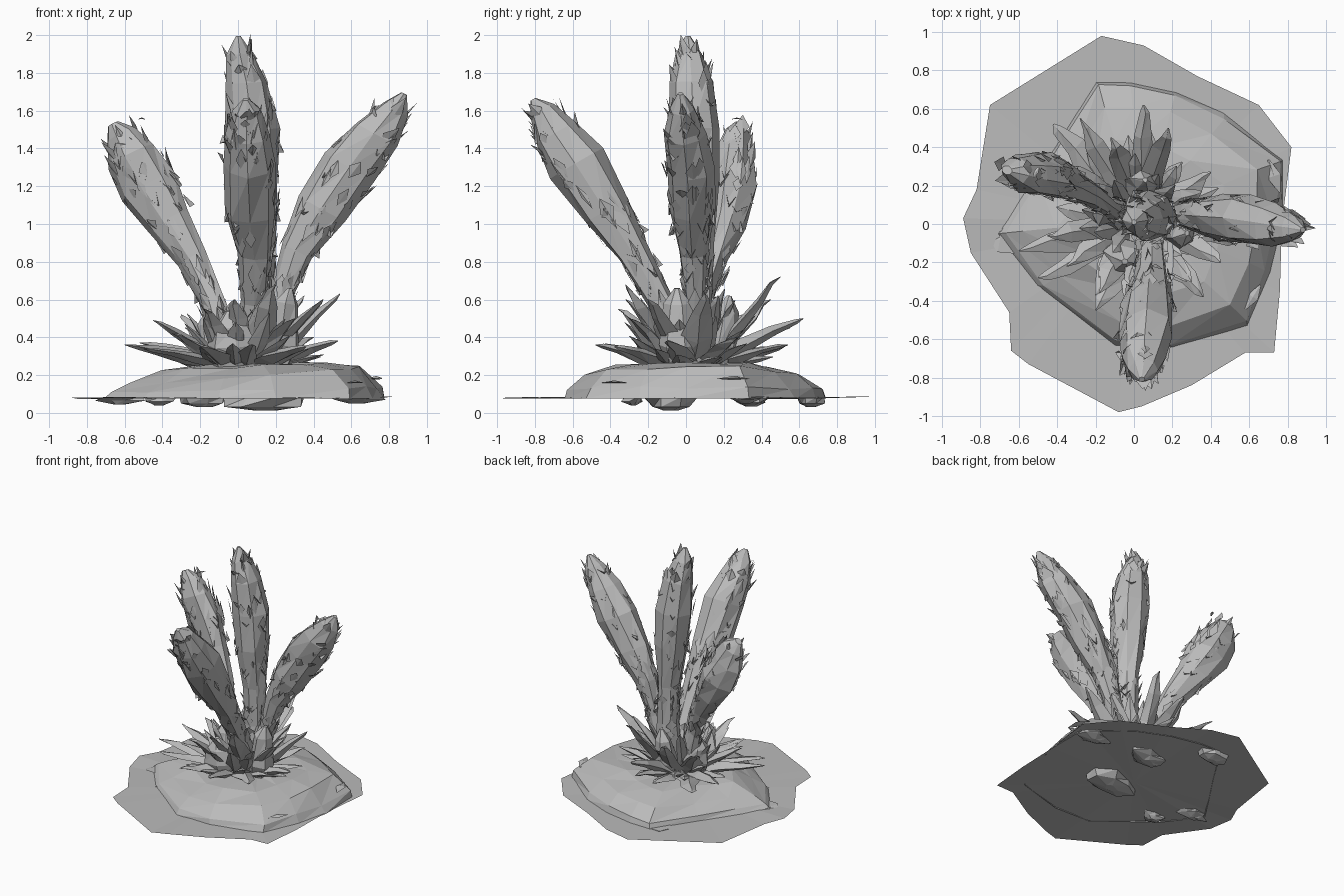
import bpy, bmesh, math, random
from mathutils import Vector

if "Cube" in bpy.data.objects:
    bpy.data.objects.remove(bpy.data.objects["Cube"])

random.seed(7)
grey = bpy.data.materials.new("stone grey")
grey.diffuse_color = (0.5, 0.5, 0.5, 1)
grey.use_nodes = True
grey.node_tree.nodes["Principled BSDF"].inputs["Base Color"].default_value = grey.diffuse_color


def finish(bm, name, recalc=True):
    if recalc:
        bmesh.ops.recalc_face_normals(bm, faces=bm.faces)
    mesh = bpy.data.meshes.new(name)
    bm.to_mesh(mesh)
    bm.free()
    mesh.materials.append(grey)
    obj = bpy.data.objects.new(name, mesh)
    bpy.context.collection.objects.link(obj)
    return obj


def frame(d):
    # horizontal side vector and the vector square to it
    ref = Vector((0, 0, 1)) if abs(d.z) < 0.985 else Vector((0, 1, 0))
    u = d.cross(ref).normalized()
    return u, d.cross(u).normalized()


def tube(bm, path, sides, su=1.0, sv=1.0, jitter=0.0):
    # faceted closed tube through (x, y, z, radius) stations
    pts = [Vector(p[:3]) for p in path]
    u, v = frame((pts[-1] - pts[0]).normalized())
    rings = []
    for p, q in zip(pts, path):
        ring = []
        for i in range(sides):
            a = math.tau * i / sides
            r = q[3] * (1 + random.uniform(-jitter, jitter))
            ring.append(bm.verts.new(p + u * math.cos(a) * r * su + v * math.sin(a) * r * sv))
        rings.append(ring)
    for a, b in zip(rings, rings[1:]):
        for i in range(sides):
            j = (i + 1) % sides
            bm.faces.new((a[i], a[j], b[j]))
            bm.faces.new((a[i], b[j], b[i]))
    bm.faces.new(rings[0][::-1])
    bm.faces.new(rings[-1])


def flakes(bm, path, count, su):
    # bark chips lying along a stalk, some lifted away from it
    for _ in range(count):
        t = random.uniform(0.3, len(path) - 1.8)
        k = int(t)
        a, b = Vector(path[k]), Vector(path[k + 1])
        q = a.lerp(b, t - k)
        d = (b.xyz - a.xyz).normalized()
        u, v = frame(d)
        ang = random.uniform(0, math.tau)
        out = u * math.cos(ang) * su + v * math.sin(ang)
        side = d.cross(out).normalized()
        length, w = random.uniform(0.06, 0.18), random.uniform(0.015, 0.045)
        c = q.xyz + out * q[3] * 0.95
        sign = random.choice((1, 1, -1))
        p = [c - d * length * 0.5, c + side * w,
             c + d * sign * length * 0.5 + out * random.uniform(0.0, 0.035),
             c - side * w + out * 0.005]
        vs = [bm.verts.new(x) for x in p]
        bm.faces.new(vs[:3])
        bm.faces.new((vs[0], vs[2], vs[3]))


def stalk(name, path, su=1.0):
    path = [(x, y, z, r * 1.06) for x, y, z, r in path]
    bm = bmesh.new()
    tube(bm, path, 8, su, 1.0, 0.11)
    finish(bm, name)
    bm = bmesh.new()
    flakes(bm, path, 90, su)
    finish(bm, name + "_chips", False)


# four club-shaped stalks
stalk("centre_stalk", [(.1, .06, .25, .1), (.11, .065, .6, .075), (.11, .06, .9, .078),
                       (.09, .045, 1.22, .12), (.075, .04, 1.5, .135), (.045, .03, 1.75, .105),
                       (.01, .02, 1.9, .065), (0, .01, 1.995, .012)])
stalk("front_stalk", [(.08, -.02, .3, .09), (.09, -.14, .6, .065), (.09, -.28, .85, .085),
                      (.07, -.42, 1.07, .125), (.06, -.58, 1.32, .14), (.05, -.69, 1.48, .12),
                      (.05, -.76, 1.6, .07), (.04, -.81, 1.66, .015)])
stalk("left_stalk", [(-.05, .05, .3, .09), (-.14, .09, .6, .06), (-.24, .16, .82, .08),
                     (-.36, .22, 1.02, .12), (-.47, .26, 1.2, .15), (-.56, .27, 1.36, .14),
                     (-.62, .28, 1.47, .09), (-.66, .28, 1.53, .03)], 0.7)
stalk("right_stalk", [(.12, .04, .3, .09), (.23, .05, .62, .06), (.31, .04, .86, .085),
                      (.45, .03, 1.08, .125), (.6, .02, 1.3, .14), (.73, 0, 1.48, .12),
                      (.83, -.02, 1.61, .07), (.88, -.03, 1.69, .015)], 0.9)

# thin ground sheet
outline = [(-.17, .98), (.05, .93), (.33, .77), (.65, .62), (.82, .4), (.77, 0), (.76, -.35),
           (.73, -.67), (.58, -.67), (.3, -.84), (.04, -.95), (-.08, -.98), (-.55, -.73),
           (-.64, -.66), (-.65, -.46), (-.85, -.15), (-.89, .03), (-.82, .18), (-.75, .62)]
bm = bmesh.new()
hub = bm.verts.new((0, 0, .08))
rim = [bm.verts.new((x, y, .08 + random.uniform(-.006, .006))) for x, y in outline]
for i, a in enumerate(rim):
    bm.faces.new((hub, a, rim[i - 1]))
sheet = finish(bm, "ground_sheet", False)
if sheet.data.polygons[0].normal.z < 0:
    sheet.data.flip_normals()

# low rocky mound: shrinking rings of one uneven outline, higher on the right
outline = [(.77, 0), (.79, .34), (.48, .57), (.22, .7), (-.02, .75), (-.2, .75), (-.4, .42),
           (-.57, .15), (-.72, -.05), (-.5, -.33), (-.1, -.62), (.2, -.66), (.6, -.53),
           (.71, -.25)]
n = len(outline)
bm = bmesh.new()
rings = []
for s, z, lift in ((1, .075, 0), (.96, .12, .02), (.82, .195, .06), (.58, .245, .03),
                   (.25, .262, 0)):
    rings.append([bm.verts.new((.04 + (x - .04) * s * random.uniform(.97, 1.02),
                                .02 + (y - .02) * s * random.uniform(.97, 1.02),
                                z + lift * x + random.uniform(-.01, .01) * (s < 1)))
                  for x, y in outline])
for a, b in zip(rings, rings[1:]):
    for i in range(n):
        j = (i + 1) % n
        bm.faces.new((a[i], a[j], b[j]))
        bm.faces.new((a[i], b[j], b[i]))
bm.faces.new(rings[-1])
finish(bm, "mound")

# flat broken rocks below the sheet
bm = bmesh.new()
for x, y, r, low in ((-.62, -.08, .1, .045), (.15, -.08, .17, .012), (.16, .34, .14, .035),
                     (-.18, .66, .1, .03), (-.42, -.28, .08, .04), (.64, .32, .12, .05)):
    tube(bm, [(x, y, low, r * .3), (x, y, low + .02, r * .9), (x, y, .085, r)],
         7, 1.2, .7, .35)
finish(bm, "under_rocks")

# broad pointed leaves, each bending outward to its own tip
bm = bmesh.new()
for x, y, z in ((.05, .62, .5), (-.28, .55, .45), (-.42, .52, .35), (.18, .5, .72),
                (.07, .54, .36), (-.12, .45, .6), (.4, .27, .4), (.54, .1, .63),
                (.45, -.2, .6), (.36, -.38, .35), (.3, -.3, .5), (-.2, -.45, .35),
                (-.18, -.36, .55), (-.35, -.22, .42), (-.5, -.28, .34), (-.6, -.14, .36),
                (-.45, -.06, .49), (-.52, .33, .37), (.53, -.1, .38), (.35, .17, .62),
                (-.3, .3, .52), (.08, -.48, .36), (.2, -.32, .68), (-.02, -.32, .6)):
    w = random.uniform(.06, .08)
    path = []
    for t, h, k in ((.25, 0, .9), (.5, .38, 1), (.75, .72, .7), (.92, .93, .35), (1, 1, .05)):
        path.append((.03 + (x - .03) * t + random.uniform(-.015, .015) * (t < 1),
                     .02 + (y - .02) * t + random.uniform(-.015, .015) * (t < 1),
                     .26 + (z - .26) * h, w * k))
    tube(bm, path, 4, 1, .45, .35)
finish(bm, "outer_leaves")

# shorter leaves filling the rosette
bm = bmesh.new()
for count, reach, height, width in ((12, .4, .34, .06), (11, .34, .46, .06),
                                    (9, .27, .6, .055)):
    for i in range(count):
        a = math.tau * (i + random.uniform(-.3, .3)) / count
        r = reach * random.uniform(.8, 1.15)
        z = height + random.uniform(-.05, .07)
        c, s = .03 + math.cos(a) * r, .02 + math.sin(a) * r
        tube(bm, [(c * .3, s * .3, .24, width * .8),
                  (c * .6, s * .6, .24 + (z - .24) * .45, width),
                  (c * .85, s * .85, .24 + (z - .24) * .82, width * .55), (c, s, z, .003)],
             4, 1, .4, .3)
finish(bm, "inner_leaves")

# swollen buds filling the middle
bm = bmesh.new()
for x, y, w, top in ((-.04, -.17, .12, .54), (.24, -.04, .095, .66), (.05, .2, .1, .62),
                     (-.13, .05, .1, .55)):
    tube(bm, [(x * .8, y * .8, .22, w * .7), (x, y, .36, w), (x * 1.1, y * 1.1, top - .08, w * .7),
              (x * 1.15, y * 1.15, top, w * .15)], 6, 1, .9, .2)
finish(bm, "centre_buds")

# loose slivers floating beside the left stalk and on the mound rim
bm = bmesh.new()
for x, y, z, r in ((.73, .25, .18, .06), (.62, -.38, .16, .05), (-.51, .27, 1.555, .02)):
    a = math.atan2(y, x) + math.pi / 2
    c, s = math.cos(a) * r * 1.5, math.sin(a) * r * 1.5
    tube(bm, [(x - c, y - s, z, .004), (x, y, z + .005, r * .6), (x + c, y + s, z, .004)],
         4, 1, .3, .2)
finish(bm, "loose_slivers")
